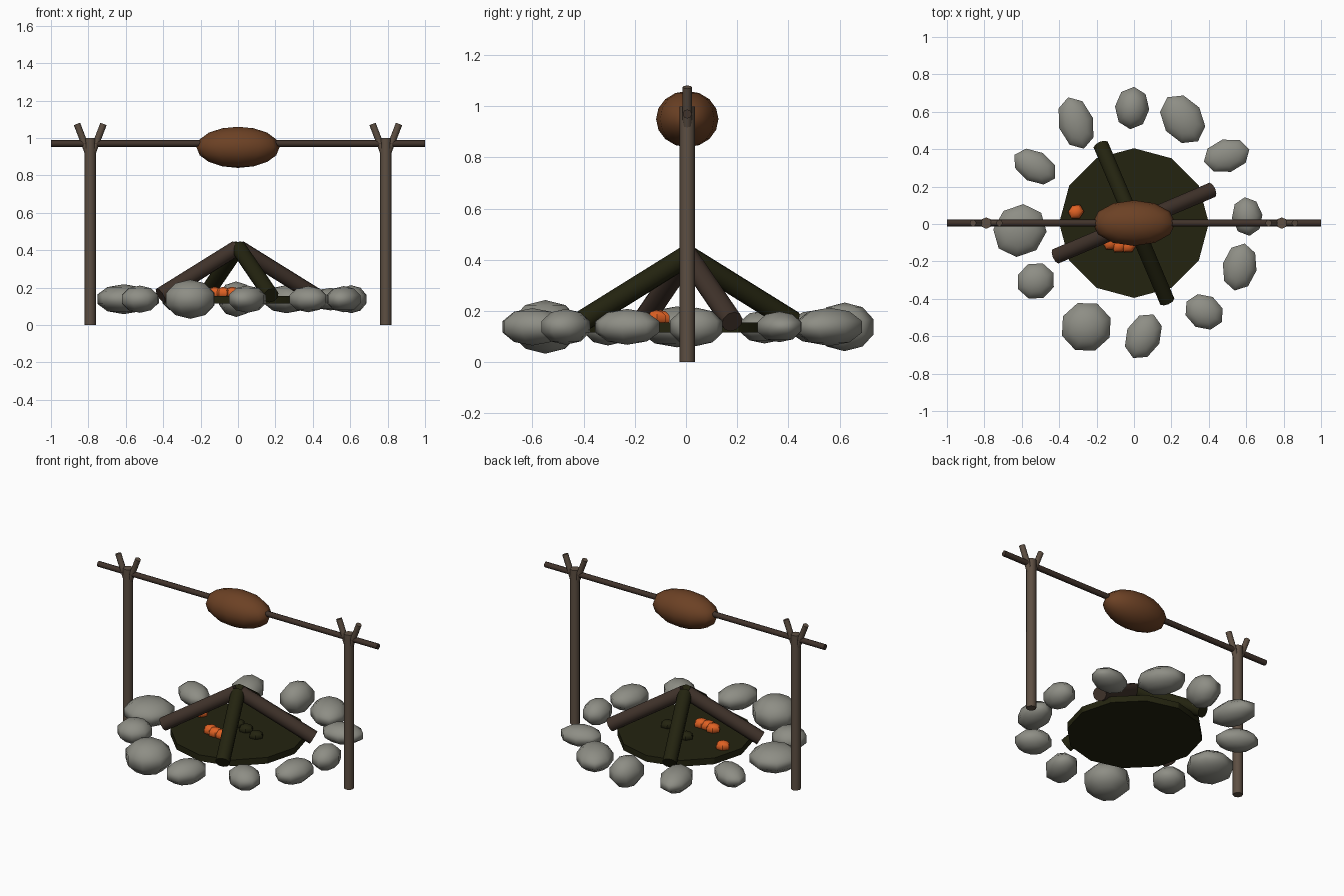
import bpy
from math import radians, cos, sin
from mathutils import Vector

cube = bpy.data.objects.get("Cube")
if cube:
    bpy.data.objects.remove(cube, do_unlink=True)


def material(name, r, g, b):
    m = bpy.data.materials.new(name)
    m.use_nodes = True
    m.diffuse_color = (r, g, b, 1)
    bsdf = next(n for n in m.node_tree.nodes if n.type == 'BSDF_PRINCIPLED')
    bsdf.inputs["Base Color"].default_value = (r, g, b, 1)
    bsdf.inputs["Roughness"].default_value = 0.9
    return m


STONE = material("grey stone", 0.27, 0.27, 0.235)
CHAR = material("charred wood", 0.017, 0.017, 0.005)
BARK = material("dark bark", 0.052, 0.033, 0.024)
POST = material("weathered wood", 0.11, 0.078, 0.055)
MEAT = material("roast brown", 0.15, 0.053, 0.018)
EMBER = material("glowing orange", 0.74, 0.12, 0.017)


def finish(name, mat, angle):
    ob = bpy.context.object
    ob.name = name
    ob.data.materials.append(mat)
    bpy.ops.object.shade_smooth_by_angle(angle=radians(angle))
    return ob


def rod(name, start, end, radius, mat, sides=8):
    a, b = Vector(start), Vector(end)
    bpy.ops.mesh.primitive_cylinder_add(
        vertices=sides, radius=radius, depth=(b - a).length, location=(a + b) / 2,
        rotation=(b - a).to_track_quat('Z', 'Y').to_euler())
    return finish(name, mat, 50)


def lump(name, loc, scale, turn, mat, segments, rings, angle):
    bpy.ops.mesh.primitive_uv_sphere_add(
        segments=segments, ring_count=rings, radius=1, location=loc,
        rotation=(0, 0, radians(turn)))
    bpy.context.object.scale = scale
    return finish(name, mat, angle)


# Spit, roast and forked posts
Y = 0.005
rod("spit", (-1, Y, 0.97), (1, Y, 0.97), 0.018, BARK)
lump("roast", (0, Y, 0.95), (0.222, 0.122, 0.11), 0, MEAT, 12, 8, 30)
for side, label in ((-1, "right"), (1, "left")):
    x = side * 0.79
    rod(label + "_post", (x, Y, 0), (x, Y, 1.0), 0.03, POST)
    for lean in (-1, 1):
        rod(label + "_fork_prong", (x, Y, 0.89), (x + lean * 0.071, Y, 1.075), 0.018, POST)

# Ash bed
bpy.ops.mesh.primitive_cylinder_add(vertices=12, radius=0.4, depth=0.04, location=(0, Y, 0.135))
finish("ash_bed", CHAR, 30)

# Leaning logs
for i in range(4):
    a = radians(23 + 90 * i)
    c, s = cos(a), sin(a)
    rod("log", (0.01 * c, 0.01 * s + Y, 0.41), (0.45 * c, 0.45 * s + Y, 0.158),
        0.043, CHAR if i % 2 else BARK, 10)

# Embers and cold coals
for x, y in ((-0.31, 0.065), (-0.125, -0.1), (-0.08, -0.115), (-0.03, -0.115)):
    lump("ember", (x, y, 0.17), (0.046, 0.042, 0.034), 30, EMBER, 6, 5, 40)
for x, y in ((0.13, 0.0), (-0.05, 0.07), (0.03, 0.04)):
    lump("coal", (x, y, 0.165), (0.046, 0.042, 0.03), 30, CHAR, 6, 5, 40)

# Ring of stones: x, y, long radius, short radius, half height, turn
stones = (
    (-0.31, 0.54, 0.145, 0.095, 0.07, 107),
    (-0.01, 0.62, 0.115, 0.093, 0.095, 85),
    (0.26, 0.56, 0.145, 0.11, 0.075, 125),
    (0.495, 0.365, 0.127, 0.09, 0.06, 15),
    (0.605, 0.04, 0.105, 0.083, 0.075, 97),
    (0.565, -0.23, 0.13, 0.093, 0.07, 78),
    (0.375, -0.47, 0.11, 0.093, 0.07, 150),
    (0.05, -0.6, 0.13, 0.095, 0.073, 65),
    (-0.255, -0.55, 0.14, 0.137, 0.105, 20),
    (-0.525, -0.305, 0.105, 0.1, 0.073, 25),
    (-0.61, -0.035, 0.15, 0.138, 0.08, 40),
    (-0.53, 0.307, 0.127, 0.085, 0.065, 150),
)
for x, y, long, short, high, turn in stones:
    lump("ring_stone", (x, y, 0.138), (long * 1.04, short * 1.04, high), turn, STONE, 8, 5, 50)
